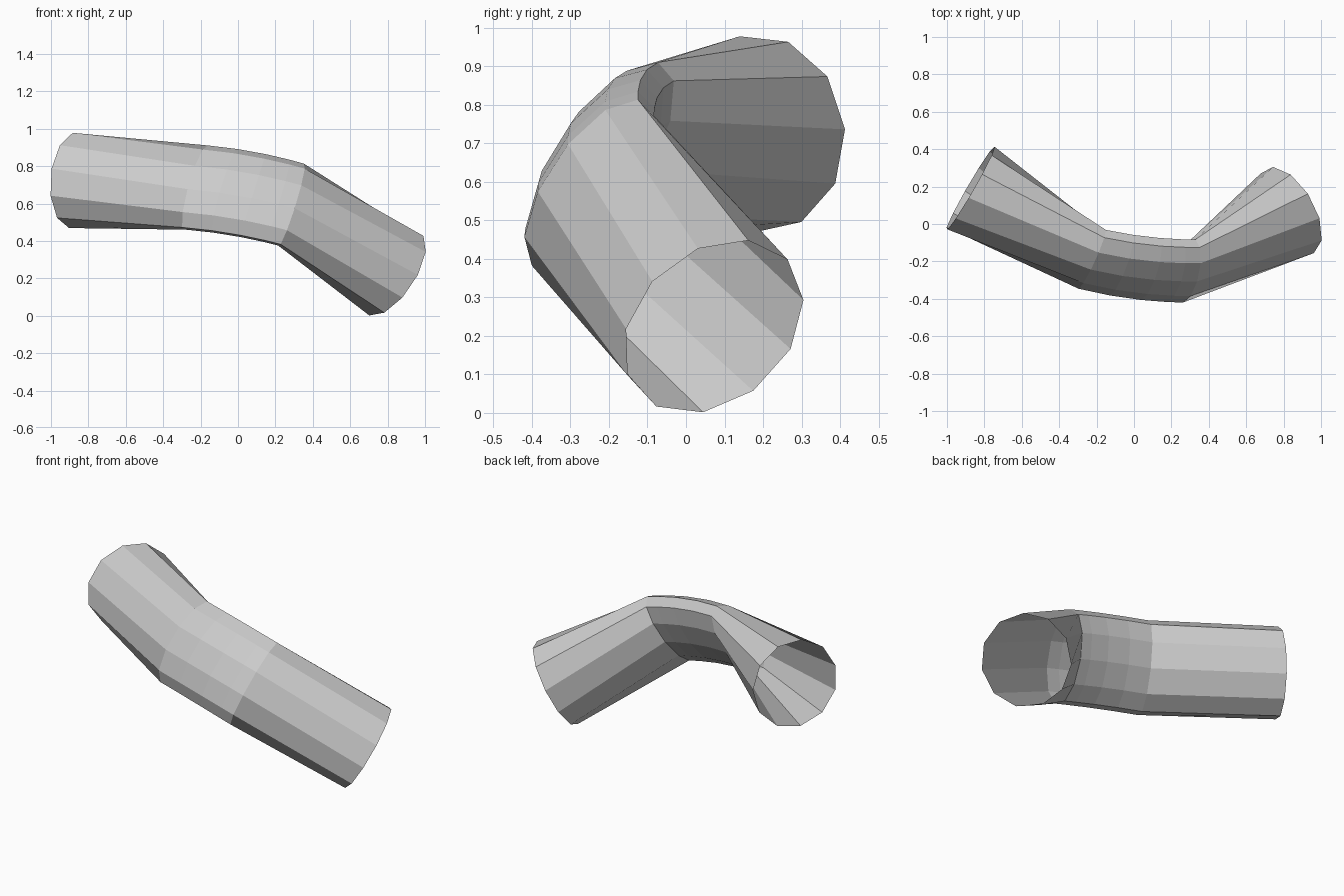
import bpy
from math import cos, sin, radians, tau
from mathutils import Vector

if "Cube" in bpy.data.objects:
    bpy.data.objects.remove(bpy.data.objects["Cube"])

SIDES = 11
BULGE = Vector((0, -0.014, 0.012))
# Path stations: centre, axis, long-axis direction, long radius, inner and outer short radius, phase
STATIONS = [
    ((-0.875, 0.19, 0.725), (0.864, -0.499, -0.07), (0.31, 0.43, 0.85), 0.258, 0.258, 0.258, 23),
    ((-0.225, -0.185, 0.683), (0.94, -0.32, -0.117), (0.28, 0.51, 0.86), 0.265, 0.106, 0.118, 23),
    ((0.285, -0.248, 0.591), (0.92, 0.165, -0.37), (0.225, 0.545, 0.84), 0.266, 0.106, 0.118, 23),
    ((0.834, 0.071, 0.224), (0.75, 0.435, -0.497), (0.31, 0.43, 0.85), 0.26, 0.26, 0.26, 27),
]


def blend(s, e, f):
    """Station between two others, bowed slightly outward."""
    vecs = [Vector(p).lerp(Vector(q), f) for p, q in zip(s[:3], e[:3])]
    vecs[0] += BULGE * 4 * f * (1 - f)
    return (*vecs, *[p + (q - p) * f for p, q in zip(s[3:], e[3:])])


def ring(centre, axis, up, a, b_in, b_out, phase):
    """One cross-section, flattened across the bend."""
    t = Vector(axis).normalized()
    u = Vector(up)
    u = (u - t * u.dot(t)).normalized()
    v = u.cross(t)
    angles = [radians(phase) + tau * i / SIDES for i in range(SIDES)]
    return [Vector(centre) + u * a * cos(k) + v * (b_in if sin(k) > 0 else b_out) * sin(k)
            for k in angles]


# Gently curved middle section
start, end = STATIONS[1:3]
stations = STATIONS[:2] + [blend(start, end, f) for f in (0.3, 0.6, 0.85)] + STATIONS[2:]

# Open bent tube skinned over the rings
verts = [p for s in stations for p in ring(*s)]
faces = []
for r in range(len(stations) - 1):
    for i in range(SIDES):
        j = (i + 1) % SIDES
        lo, hi = r * SIDES, (r + 1) * SIDES
        faces.append((lo + i, hi + i, hi + j, lo + j))

mesh = bpy.data.meshes.new("bent_tube")
mesh.from_pydata(verts, [], faces)
mesh.update()
tube = bpy.data.objects.new("bent_tube", mesh)
bpy.context.collection.objects.link(tube)
